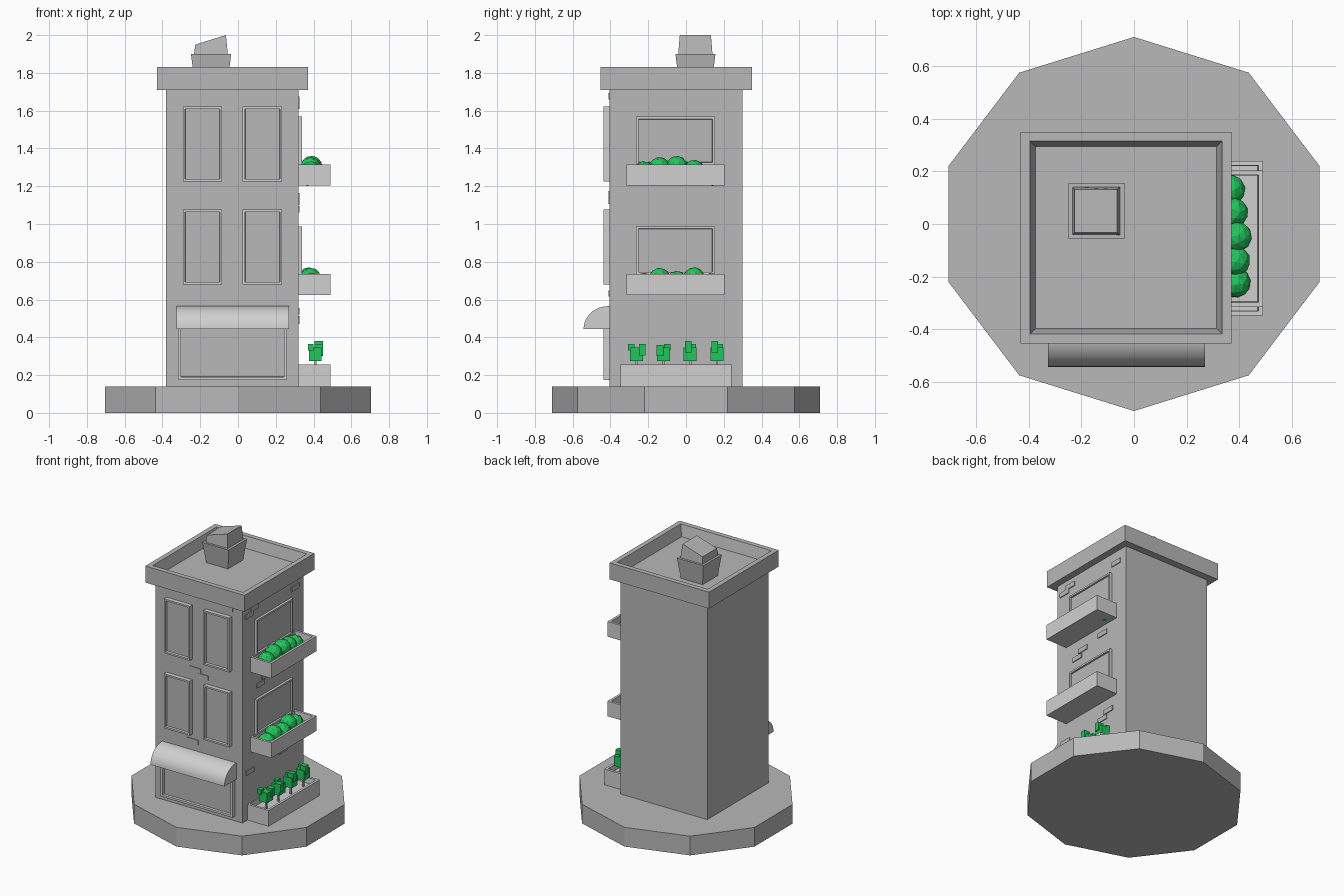
import bpy, bmesh, math
from mathutils import Vector, Matrix

if "Cube" in bpy.data.objects:
    bpy.data.objects.remove(bpy.data.objects["Cube"])


def mat(name, c):
    m = bpy.data.materials.new(name)
    m.diffuse_color = (*c, 1)
    m.use_nodes = True
    m.node_tree.nodes["Principled BSDF"].inputs["Base Color"].default_value = m.diffuse_color
    return m


WALL = mat("wall grey", (0.48, 0.48, 0.48))
TRIM = mat("light trim grey", (0.63, 0.63, 0.63))
GREEN = mat("leaf green", (0.016, 0.56, 0.11))


def finish(bm, name, *mats):
    bmesh.ops.recalc_face_normals(bm, faces=bm.faces[:])
    me = bpy.data.meshes.new(name)
    bm.to_mesh(me)
    bm.free()
    ob = bpy.data.objects.new(name, me)
    bpy.context.collection.objects.link(ob)
    for m in mats:
        me.materials.append(m)
    return ob


def add_box(bm, lo, hi):
    lo, hi = Vector(lo), Vector(hi)
    m = Matrix.Translation((lo + hi) / 2) @ Matrix.Diagonal((*(hi - lo), 1))
    return bmesh.ops.create_cube(bm, size=1, matrix=m)["verts"]


def box(name, lo, hi, m):
    bm = bmesh.new()
    add_box(bm, lo, hi)
    return finish(bm, name, m)


def tray(name, lo, hi, d, rim, slope, depth, outer, inner):
    """Box with the face towards d inset and pushed in."""
    bm = bmesh.new()
    add_box(bm, lo, hi)
    d = Vector(d)
    bm.normal_update()
    f = max(bm.faces, key=lambda f: f.normal.dot(d))
    bmesh.ops.inset_region(bm, faces=[f], thickness=rim)
    bmesh.ops.inset_region(bm, faces=[f], thickness=slope)
    bmesh.ops.translate(bm, verts=f.verts[:], vec=-d * depth)
    f.material_index = 1
    return finish(bm, name, outer, inner)


def prism(name, pts, axis, a, b, m):
    """Extrude a 2D profile along x (pts = y,z) or y (pts = x,z)."""
    bm = bmesh.new()
    vs = [bm.verts.new((a, p, q) if axis == "x" else (p, a, q)) for p, q in pts]
    f = bm.faces.new(vs)
    r = bmesh.ops.extrude_face_region(bm, geom=[f])
    vec = (b - a, 0, 0) if axis == "x" else (0, b - a, 0)
    bmesh.ops.translate(bm, vec=vec,
                        verts=[g for g in r["geom"] if isinstance(g, bmesh.types.BMVert)])
    return finish(bm, name, m)


# ten-sided base
bm = bmesh.new()
bmesh.ops.create_cone(bm, cap_ends=True, segments=10, radius1=0.741, radius2=0.741, depth=0.14,
                      matrix=Matrix.Translation((0, 0, 0.07)) @ Matrix.Diagonal((1, 0.958, 1, 1))
                      @ Matrix.Rotation(math.radians(18), 4, "Z"))
# keep a corner pointing straight to the front
if max(v.co.x for v in bm.verts) > 0.72:
    bmesh.ops.transform(bm, verts=bm.verts[:], matrix=Matrix.Diagonal((1, 0.958, 1, 1))
                        @ Matrix.Rotation(math.radians(18), 4, "Z")
                        @ Matrix.Diagonal((1, 1 / 0.958, 1, 1)))
finish(bm, "base", WALL)

# tower and roof parapet
box("tower", (-0.38, -0.405, 0.14), (0.32, 0.298, 1.72), WALL)
tray("parapet", (-0.43, -0.453, 1.71), (0.37, 0.35, 1.83), (0, 0, 1), 0.05, 0.03, 0.08, WALL, WALL)

# chimney: flared foot and slanted cap
bm = bmesh.new()
vs = add_box(bm, (-0.249, -0.056, 1.74), (-0.036, 0.156, 1.9))
for v in vs:
    if v.co.z < 1.8:
        v.co.x = -0.142 + (v.co.x + 0.142) * 0.81
        v.co.y = 0.05 + (v.co.y - 0.05) * 0.81
finish(bm, "chimney_foot", WALL)
bm = bmesh.new()
vs = add_box(bm, (-0.234, -0.042, 1.89), (-0.053, 0.141, 2.0))
for v in vs:
    if v.co.z > 1.95:
        left = v.co.x < -0.14
        v.co = (-0.226 if left else -0.064, 0.05 + (v.co.y - 0.05) * 0.9, 1.95 if left else 2.0)
finish(bm, "chimney_cap", WALL)

# front windows and shop window
for i, (x0, x1) in enumerate(((-0.292, -0.084), (0.025, 0.234))):
    for j, z in enumerate((0.68, 1.226)):
        tray(f"front_window_{i}_{j}", (x0, -0.436, z), (x1, -0.39, z + 0.396), (0, -1, 0),
             0.017, 0.002, 0.018, TRIM, WALL)
tray("shop_window", (-0.318, -0.436, 0.175), (0.26, -0.39, 0.5), (0, -1, 0),
     0.022, 0.002, 0.018, TRIM, WALL)

# rounded awning
n = 12
arc = [(-0.412 - 0.13 * math.sin(t), 0.445 + 0.12 * math.cos(t))
       for t in (math.pi / 2 * i / n for i in range(n + 1))]
awning = prism("awning", [(-0.39, 0.565)] + arc + [(-0.39, 0.445)], "x", -0.326, 0.27, TRIM)
bpy.context.view_layer.objects.active = awning
awning.select_set(True)
bpy.ops.object.shade_smooth_by_angle(angle=math.radians(30))
awning.select_set(False)

# side windows, window boxes and shrubs
shrub_y = (-0.222, -0.14, -0.048, 0.043, 0.13)
levels = ((0.735, (0.684, 0.711, 0.694, 0.713, 0.682)),
          (1.315, (1.275, 1.297, 1.303, 1.282, 1.258)))
shrub_x = (0.385, 0.384, 0.39, 0.375, 0.365)
for j, (z, heights) in enumerate(levels):
    tray(f"side_window_{j}", (0.31, -0.265, z - 0.002), (0.338, 0.153, z + 0.253), (1, 0, 0),
         0.018, 0.002, 0.012, TRIM, WALL)
    tray(f"window_box_{j}", (0.31, -0.315, z - 0.11), (0.49, 0.204, z), (0, 0, 1),
         0.025, 0.004, 0.05, TRIM, TRIM)
    bm = bmesh.new()
    for k, (x, y, h) in enumerate(zip(shrub_x, shrub_y, heights)):
        bmesh.ops.create_icosphere(bm, subdivisions=2, radius=0.058,
                                   matrix=Matrix.Translation((x, y, h))
                                   @ Matrix.Rotation(k * 0.9 + j, 4, (0.3, 0.5, 0.8)))
    finish(bm, f"shrubs_{j}", GREEN)

# ground planter with small block trees
tray("ground_planter", (0.31, -0.348, 0.14), (0.49, 0.24, 0.255), (0, 0, 1),
     0.025, 0.004, 0.04, TRIM, TRIM)
tops = ((0.02, 0.34), (-0.028, 0.335), (-0.02, 0.355), (-0.022, 0.355))
for k, (dy, tz) in enumerate(tops):
    y = -0.262 + 0.142 * k
    box(f"tree_stem_{k}", (0.404, y - 0.006, 0.2), (0.416, y + 0.006, 0.29), WALL)
    bm = bmesh.new()
    add_box(bm, (0.376, y - 0.034, 0.275), (0.442, y + 0.034, 0.347))
    add_box(bm, (0.405, y + dy - 0.008, tz - 0.035), (0.45, y + dy + 0.028, tz + 0.025))
    add_box(bm, (0.37, y - dy - 0.024, 0.33), (0.4, y - dy + 0.01, 0.364))
    finish(bm, f"tree_leaves_{k}", GREEN)

# thin raised bricks, staggered in pairs: (position along wall, height)
bricks = bmesh.new()
for y, z in ((-0.33, 1.61), (-0.27, 1.64), (0.2, 1.61), (-0.2, 1.06), (-0.14, 1.1),
             (0.06, 1.13), (0.12, 0.52), (0.06, 0.48), (-0.32, 0.47)):
    add_box(bricks, (0.315, y - 0.045, z), (0.326, y + 0.045, z + 0.034))
for x, z in ((-0.06, 1.14), (0.0, 1.105), (-0.08, 0.615), (0.2, 1.66)):
    add_box(bricks, (x - 0.045, -0.411, z), (x + 0.045, -0.4, z + 0.034))
finish(bricks, "raised_bricks", WALL)
